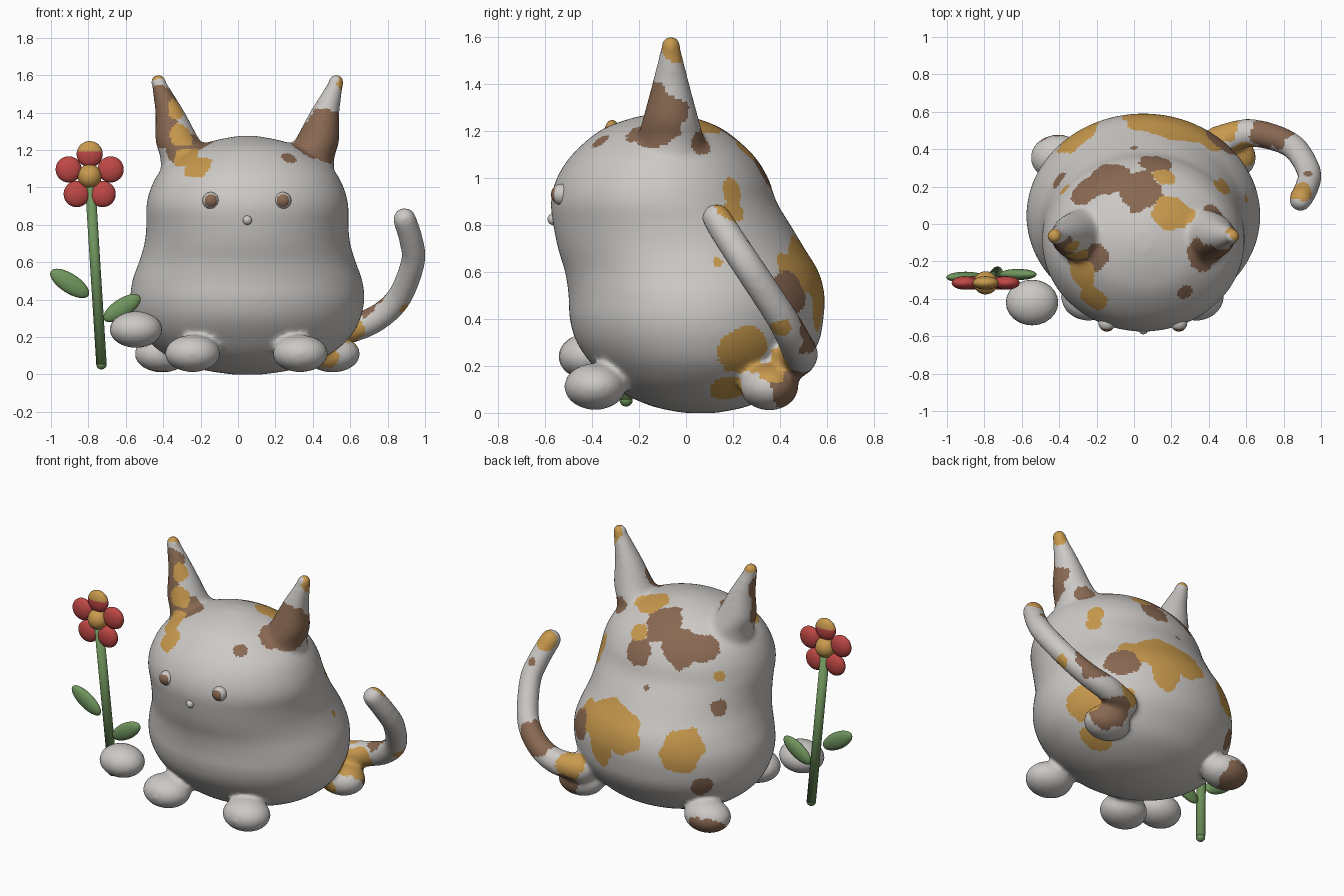
import bpy, bmesh, math
from mathutils import Vector, Matrix, noise

def material(name, rgb):
    m = bpy.data.materials.new(name)
    m.diffuse_color = (*rgb, 1)
    return m

WHITE = material("warm_white", (0.60, 0.58, 0.56))
BROWN = material("fur_brown", (0.25, 0.14, 0.085))
ORANGE = material("fur_orange", (0.58, 0.32, 0.075))
RED = material("petal_red", (0.52, 0.065, 0.06))
GREEN = material("leaf_green", (0.16, 0.30, 0.11))

def spline(rows, n):
    """Smooth interpolation through rows of equal length."""
    rows = [Vector(r) for r in rows]
    out = []
    for i in range(len(rows) - 1):
        a, b = rows[max(i - 1, 0)], rows[i]
        c, d = rows[i + 1], rows[min(i + 2, len(rows) - 1)]
        for k in range(n):
            t = k / n
            out.append(b + ((c - a) * t + (2 * a - 5 * b + 4 * c - d) * t * t
                            + (3 * b - a - 3 * c + d) * t ** 3) * 0.5)
    return out + [rows[-1]]

def loft(bm, rows, sides=64):
    """Stack of ellipses: z, centre x, centre y, radius x, radius y."""
    rings = []
    for z, cx, cy, rx, ry in rows:
        rings.append([bm.verts.new((cx + rx * math.cos(a), cy + ry * math.sin(a), z))
                      for a in (2 * math.pi * i / sides for i in range(sides))])
    for lo, hi in zip(rings, rings[1:]):
        for i in range(sides):
            j = (i + 1) % sides
            bm.faces.new((lo[i], lo[j], hi[j], hi[i]))
    bm.faces.new(rings[0][::-1])
    bm.faces.new(rings[-1])

def ellipsoid(bm, centre, radii, tilt=0, u=24, v=16):
    mat = (Matrix.Translation(centre) @ Matrix.Rotation(tilt, 4, 'Y')
           @ Matrix.Diagonal((*radii, 1)))
    bmesh.ops.create_uvsphere(bm, u_segments=u, v_segments=v, radius=1, matrix=mat)

def finish(name, bm, *mats):
    me = bpy.data.meshes.new(name)
    bm.to_mesh(me)
    bm.free()
    for m in mats:
        me.materials.append(m)
    for p in me.polygons:
        p.use_smooth = True
    ob = bpy.data.objects.new(name, me)
    bpy.context.scene.collection.objects.link(ob)
    return ob

def blob(name, centre, radii, *mats, tilt=0):
    bm = bmesh.new()
    ellipsoid(bm, centre, radii, tilt)
    return finish(name, bm, *mats)

# --- Body with ears, feet and tail fused into one soft skin ---
bm = bmesh.new()
torso = [
    (0.00, 0.06, 0.08, 0.07), (0.03, 0.06, 0.26, 0.21), (0.10, 0.06, 0.43, 0.355),
    (0.20, 0.055, 0.55, 0.45), (0.30, 0.05, 0.605, 0.515), (0.40, 0.045, 0.625, 0.54),
    (0.50, 0.045, 0.615, 0.545), (0.60, 0.025, 0.58, 0.54), (0.70, -0.02, 0.55, 0.525),
    (0.80, -0.06, 0.54, 0.505), (0.90, -0.095, 0.54, 0.48), (1.00, -0.10, 0.515, 0.45),
    (1.10, -0.10, 0.455, 0.385), (1.20, -0.10, 0.32, 0.27), (1.25, -0.095, 0.18, 0.155),
    (1.275, -0.09, 0.05, 0.05)]
loft(bm, spline([(z, 0.05, cy, rx, ry) for z, cy, rx, ry in torso], 5), 96)

for s in (-1, 1):
    ear = [(0.95, 0.29, 0.17), (1.15, 0.32, 0.145), (1.25, 0.342, 0.116),
           (1.4, 0.418, 0.078), (1.56, 0.473, 0.041)]
    ear[3] = (1.4, 0.413, 0.08)
    ear[2] = (1.25, 0.372, 0.12)
    loft(bm, spline([(z, 0.05 + s * x, -0.065, r, r) for z, x, r in ear], 4), 32)
    ellipsoid(bm, (0.05 + s * 0.475, -0.065, 1.565), (0.042, 0.042, 0.042))
    ellipsoid(bm, (0.045 + s * 0.288, -0.387, 0.112), (0.15, 0.133, 0.1))
    ellipsoid(bm, (0.05 + s * 0.455, 0.355, 0.11), (0.15, 0.125, 0.1))

tail = [(0.45, 0.44, 0.22, 0.085), (0.60, 0.485, 0.245, 0.078), (0.74, 0.465, 0.30, 0.072),
        (0.86, 0.405, 0.41, 0.068), (0.935, 0.28, 0.60, 0.066), (0.925, 0.20, 0.72, 0.065),
        (0.89, 0.13, 0.83, 0.063)]
for x, y, z, r in spline(tail, 12):
    ellipsoid(bm, (x, y, z), (r, r, r))

skin = finish("body_source", bm)
remesh = skin.modifiers.new("fuse", 'REMESH')
remesh.mode = 'VOXEL'
remesh.voxel_size = 0.014
soften = skin.modifiers.new("soften", 'SMOOTH')
soften.factor = 0.5
soften.iterations = 14
mesh = bpy.data.meshes.new_from_object(skin.evaluated_get(bpy.context.evaluated_depsgraph_get()))
bpy.data.objects.remove(skin)
body = bpy.data.objects.new("body", mesh)
bpy.context.scene.collection.objects.link(body)

# Fur patches: x, y, z, radius
brown = [
    (-0.25, 0.17, 1.09, 0.09), (-0.12, 0.22, 1.08, 0.12), (0.03, 0.16, 1.15, 0.13),
    (0.12, 0.30, 1.02, 0.09), (-0.43, 0.25, 0.77, 0.06), (0.0, 0.40, 0.85, 0.02),
    (-0.40, 0.41, 0.30, 0.07), (-0.44, 0.42, 0.05, 0.11), (0.45, 0.43, 0.50, 0.11),
    (0.56, 0.45, 0.12, 0.11), (0.72, 0.50, 0.33, 0.10), (0.80, 0.45, 0.37, 0.07),
    (0.93, 0.30, 0.75, 0.05), (0.42, 0.04, 1.14, 0.07), (0.48, -0.14, 1.27, 0.15),
    (0.38, -0.18, 1.24, 0.10), (0.27, -0.37, 1.16, 0.045), (-0.43, -0.15, 1.32, 0.12),
    (-0.42, -0.12, 1.46, 0.10), (-0.23, -0.18, 1.21, 0.09), (-0.34, -0.20, 1.2, 0.06)]
orange = [
    (0.15, 0.22, 1.09, 0.075), (0.19, 0.05, 1.21, 0.10), (0.30, 0.02, 1.17, 0.055),
    (0.08, 0.57, 0.60, 0.13), (0.24, 0.52, 0.62, 0.16), (0.22, 0.55, 0.45, 0.10),
    (0.38, 0.46, 0.60, 0.10), (-0.30, 0.47, 0.55, 0.13), (-0.40, 0.20, 0.96, 0.05),
    (0.47, 0.21, 0.95, 0.06), (0.50, 0.22, 0.87, 0.05), (0.61, 0.14, 0.65, 0.025),
    (0.58, 0.23, 0.26, 0.12), (0.45, 0.20, 0.10, 0.10), (0.60, 0.38, 0.22, 0.09),
    (0.48, 0.51, 0.26, 0.09), (0.90, 0.40, 0.36, 0.045), (0.89, 0.19, 0.86, 0.07),
    (0.57, -0.03, 1.56, 0.075), (-0.43, -0.05, 1.61, 0.06), (-0.32, -0.14, 1.42, 0.06),
    (-0.30, -0.19, 1.29, 0.07), (-0.28, -0.27, 1.17, 0.08), (-0.20, -0.38, 1.09, 0.075)]
late_brown = [(0.46, 0.44, 0.50, 0.10), (0.55, 0.48, 0.12, 0.10)]

for m in (WHITE, BROWN, ORANGE):
    mesh.materials.append(m)
for p in mesh.polygons:
    p.use_smooth = True
    c = p.center
    wobble = 1 + 0.28 * noise.noise(c * 9) + 0.12 * noise.noise(c * 22)
    p.material_index = 0
    for index, patches in ((1, brown), (2, orange), (1, late_brown)):
        if any((c - Vector(q[:3])).length < q[3] * wobble for q in patches):
            p.material_index = index

# --- Face ---
for side, x in (("left", -0.145), ("right", 0.24)):
    eye = blob(side + "_eye", (x, -0.53, 0.93), (0.045, 0.045, 0.045), WHITE, BROWN)
    for p in eye.data.polygons:
        d = p.center - Vector((x, -0.53, 0.93))
        if d.y < 0 and math.hypot(d.x, d.z) < 0.033:
            p.material_index = 1
blob("nose", (0.05, -0.565, 0.825), (0.025, 0.025, 0.025), WHITE)
blob("raised_paw", (-0.545, -0.42, 0.24), (0.14, 0.122, 0.097), WHITE)

# --- Flower ---
low, high = Vector((-0.73, -0.255, 0.055)), Vector((-0.793, -0.315, 1.06))
bm = bmesh.new()
axis = high - low
bmesh.ops.create_cone(bm, cap_ends=True, segments=20, radius1=0.028, radius2=0.028,
                      depth=axis.length,
                      matrix=Matrix.Translation((low + high) / 2)
                      @ axis.to_track_quat('Z', 'Y').to_matrix().to_4x4())
ellipsoid(bm, low, (0.028, 0.028, 0.028))
finish("flower_stem", bm, GREEN)
blob("left_leaf", (-0.90, -0.285, 0.487), (0.12, 0.03, 0.052), GREEN, tilt=math.radians(33))
blob("right_leaf", (-0.62, -0.27, 0.355), (0.115, 0.03, 0.05), GREEN, tilt=math.radians(-33))
for i in range(5):
    a = math.radians(90 + 72 * i)
    petal = blob("petal_%d" % (i + 1),
                 (-0.793 + 0.118 * math.cos(a), -0.315, 1.06 + 0.118 * math.sin(a)),
                 (0.07, 0.036, 0.07), RED, ORANGE)
    for p in petal.data.polygons:
        if p.center.z > 1.185:
            p.material_index = 1
blob("flower_centre", high, (0.064, 0.062, 0.064), ORANGE)
